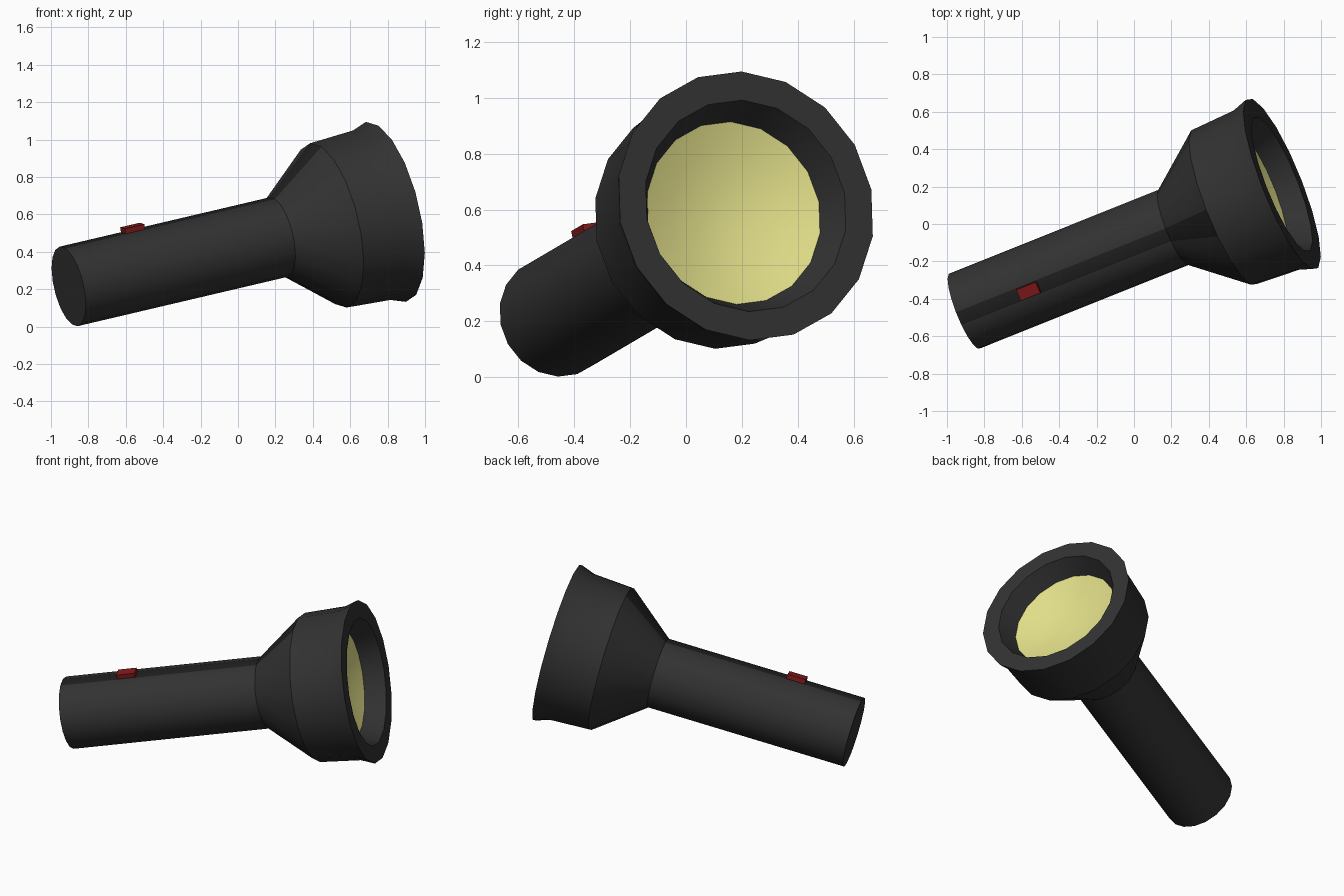
import bpy, bmesh
from math import cos, sin, radians
from mathutils import Matrix, Vector

if "Cube" in bpy.data.objects:
    bpy.data.objects.remove(bpy.data.objects["Cube"])

SIDES = 18
START = radians(-3)          # first vertex sits just beside the top line

# Torch frame: local Z runs from tail to rim, local X points up
axis = Vector((0.907, 0.363, 0.213)).normalized()
up = (Vector((0, 0, 1)) - axis * axis.z).normalized()
side = axis.cross(up)
FRAME = Matrix.Translation((-0.905, -0.465, 0.215)) @ Matrix((up, side, axis)).transposed().to_4x4()


def material(name, rgb):
    m = bpy.data.materials.new(name)
    m.diffuse_color = (*rgb, 1)
    m.use_nodes = True
    m.node_tree.nodes["Principled BSDF"].inputs["Base Color"].default_value = m.diffuse_color
    return m


black = material("black_plastic", (0.032, 0.032, 0.032))
strip = material("dark_strip", (0.014, 0.014, 0.014))
yellow = material("yellow_reflector", (0.75, 0.73, 0.25))
red = material("red_switch", (0.22, 0.01, 0.01))


def finish(name, bm, mats):
    me = bpy.data.meshes.new(name)
    bm.to_mesh(me)
    bm.free()
    for m in mats:
        me.materials.append(m)
    ob = bpy.data.objects.new(name, me)
    bpy.context.collection.objects.link(ob)
    ob.matrix_world = FRAME
    return ob


def lathe(name, profile, mats, strip_rows=()):
    """Revolve (distance, radius) pairs; radius 0 closes to a point."""
    bm = bmesh.new()
    rings = []
    for t, r in profile:
        if r == 0:
            rings.append([bm.verts.new((0, 0, t))] * SIDES)
        else:
            angs = [START + radians(360 / SIDES * i) for i in range(SIDES)]
            rings.append([bm.verts.new((r * cos(a), r * sin(a), t)) for a in angs])
    for row, (a, b) in enumerate(zip(rings, rings[1:])):
        for i in range(SIDES):
            j = (i + 1) % SIDES
            loop = list(dict.fromkeys((a[i], a[j], b[j], b[i])))
            f = bm.faces.new(loop)
            if i == 0 and row in strip_rows:
                f.material_index = 1
    ob = finish(name, bm, mats)
    bpy.ops.object.select_all(action='DESELECT')
    ob.select_set(True)
    bpy.context.view_layer.objects.active = ob
    bpy.ops.object.shade_smooth_by_angle(angle=radians(30))
    return ob


# Straight handle with closed tail and a dark strip along the top facet
lathe("handle", [(0, 0), (0, 0.218), (1.235, 0.218)], [black, strip], {1})

# Flared head, lipped rim and recessed inner wall
lathe("head", [(1.235, 0.218), (1.53, 0.45), (1.785, 0.464), (1.87, 0.493),
               (1.87, 0.388), (1.75, 0.335)], [black, strip], {0})

# Shallow concave reflector
lathe("reflector", [(1.75, 0.335), (1.71, 0.23), (1.685, 0.11), (1.675, 0)], [yellow])

# Switch block on the strip
bm = bmesh.new()
bmesh.ops.create_cube(bm, size=1)
bmesh.ops.scale(bm, vec=(0.05, 0.064, 0.115), verts=bm.verts)
bmesh.ops.translate(bm, vec=(0.218, 0, 0.415), verts=bm.verts)
bmesh.ops.rotate(bm, verts=bm.verts, cent=(0, 0, 0), matrix=Matrix.Rotation(radians(7), 3, 'Z'))
finish("switch", bm, [red])
